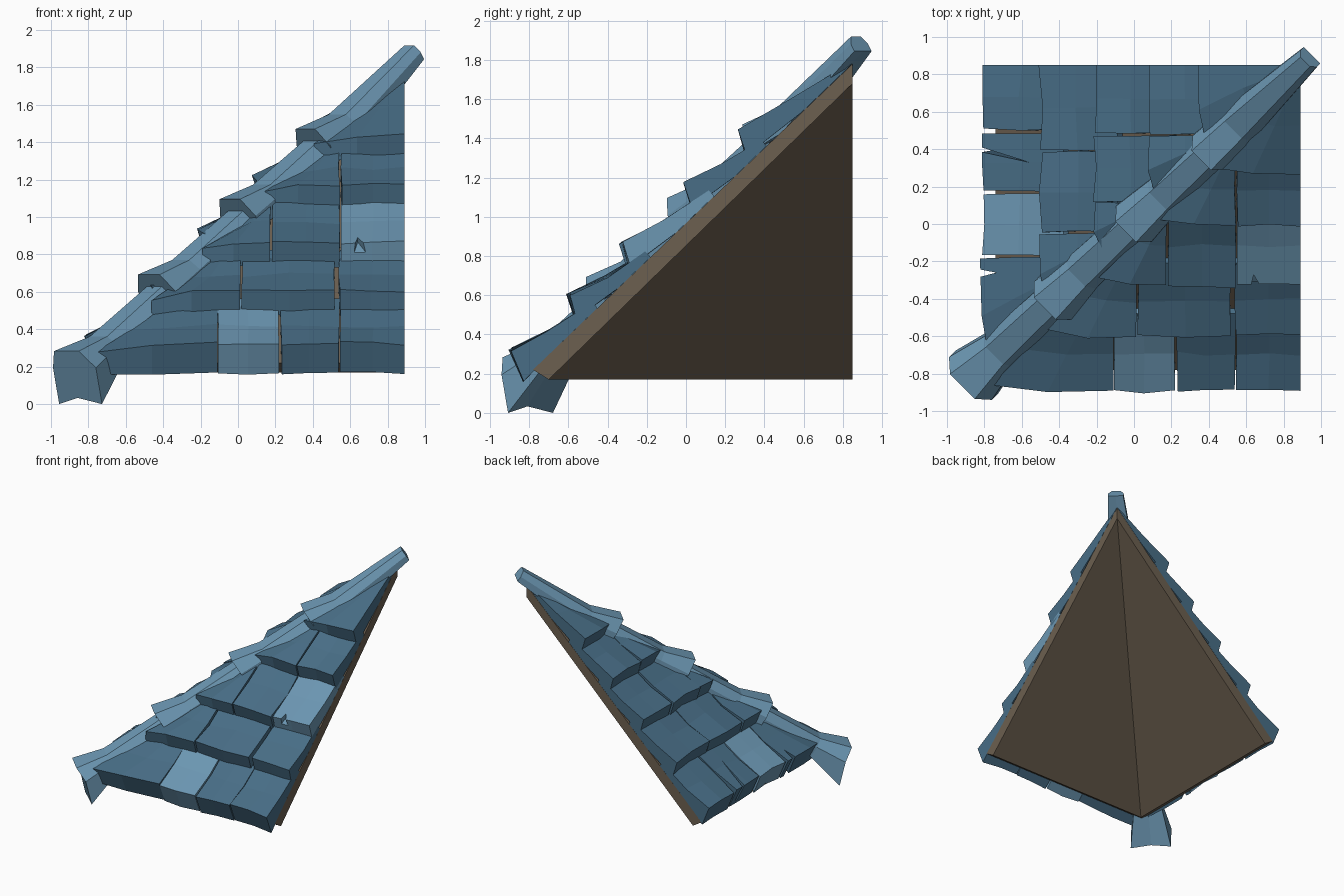
import bpy, bmesh, math, random
from mathutils import Vector

if "Cube" in bpy.data.objects:
    bpy.data.objects.remove(bpy.data.objects["Cube"])
random.seed(4)

def material(name, rgb):
    m = bpy.data.materials.new(name)
    m.diffuse_color = (*rgb, 1)
    m.use_nodes = True
    m.node_tree.nodes["Principled BSDF"].inputs["Base Color"].default_value = m.diffuse_color
    return m

DARK = material("slate blue", (0.065, 0.155, 0.24))
LIGHT = material("pale blue", (0.15, 0.31, 0.45))
WOOD = material("brown wood", (0.15, 0.115, 0.08))

def finish(bm, name, mat):
    bmesh.ops.recalc_face_normals(bm, faces=bm.faces[:])
    me = bpy.data.meshes.new(name)
    bm.to_mesh(me)
    bm.free()
    ob = bpy.data.objects.new(name, me)
    bpy.context.collection.objects.link(ob)
    me.materials.append(mat)
    return ob

# slope coordinates: a along the eave, s up the slope, h out from the boards
def slope(a, s, h):
    return Vector((a, -.78 + .722 * s - .692 * h, .22 + .692 * s + .722 * h))

def to_left(bm):
    for v in bm.verts:
        v.co = Vector((v.co.y + .04, v.co.x - .04, v.co.z))

# wooden boards under the tiles: two slopes meeting at the hip
bm = bmesh.new()
C, F, A, L, c, f, a, l = [bm.verts.new(p) for p in (
    (-.74, -.78, .22), (.89, -.78, .22), (.89, .85, 1.78), (-.74, .85, .22),
    (-.66, -.70, .17), (.89, -.70, .17), (.89, .85, 1.68), (-.66, .85, .17))]
for fc in ((C, F, A), (L, C, A), (c, f, a), (l, c, a),
           (C, F, f, c), (L, C, c, l), (F, A, a, f), (A, L, l, a)):
    bm.faces.new(fc)
finish(bm, "roof_boards", WOOD)

def tile(name, mat, a0, a1, s0, s1, row, at_hip, left):
    """Bent slab with a thick, nearly upright lower edge; hip tiles follow the hip."""
    bm = bmesh.new()
    bmesh.ops.create_grid(bm, x_segments=2, y_segments=2, size=1)
    top = set(bm.verts)
    bmesh.ops.extrude_face_region(bm, geom=bm.faces[:], use_keep_orig=True)
    heights = (.152, .085, .01 if row == 4 else .04)
    shifts = {}
    for v in bm.verts:
        p, q = round(v.co.x), round(v.co.y)
        if (p, q) not in shifts:
            shifts[p, q] = [random.uniform(-k, k) for k in (.006, .012, .01)]
        da, ds, dh = shifts[p, q]
        if p == 1 and a1 > .88:
            da = 0
        if q == 1:
            ds = dh = 0
        s = s0 + (s1 - s0) * (0, .45, 1)[q + 1] + ds
        h = heights[q + 1] + dh
        if at_hip and p == -1:
            h *= .65
        start = a0
        if at_hip:
            start = min(-.78 + .722 * s - .692 * h + .1, a1 - .015)
        u = start + (a1 - start) * (p + 1) / 2 + da
        if v not in top:
            h = 0
            if q == -1:
                s -= .06
                h = -.01 if row == 0 else .035
        v.co = slope(u, s, h)
    if left:
        to_left(bm)
    return finish(bm, name, mat)

# rows of tiles: (lower edge, spans from the hip outwards, index of a pale tile)
FRONT = [(-.01, [(-.95, -.115), (-.11, .215), (.228, .54), (.548, .89)], 1),
         (.395, [(-.55, .015), (.023, .515), (.54, .89)], None),
         (.77, [(-.25, .177), (.187, .54), (.548, .89)], 2),
         (1.22, [(.05, .543), (.55, .89)], None),
         (1.59, [(.3, .89)], None)]
LEFT = [(.05, [(-.85, -.14), (-.13, .20), (.215, .525), (.545, .89)], 1),
        (.48, [(-.5, -.01), (-.002, .427), (.437, .89)], None),
        (.88, [(-.2, .155), (.163, .515), (.53, .89)], None),
        (1.28, [(.05, .513), (.521, .89)], None),
        (1.66, [(.3, .89)], None)]
tiles = {}
for side, rows in (("front", FRONT), ("left", LEFT)):
    for r, (s0, spans, pale) in enumerate(rows):
        s1 = rows[r + 1][0] + .06 if r < 4 else 2.25
        for i, (a0, a1) in enumerate(spans):
            tiles[side, r, i] = tile(f"{side}_tile_{r + 1}_{i + 1}",
                                     LIGHT if i == pale else DARK, a0, a1, s0, s1,
                                     r, i == 0, side == "left")

# cracks and chips cut as wedges: three (a, s) corners and a depth range
def crack(ob, corners, h0, h1, left):
    bm = bmesh.new()
    lo = [bm.verts.new(slope(u, s, h0)) for u, s in corners]
    hi = [bm.verts.new(slope(u, s, h1)) for u, s in corners]
    bm.faces.new(lo)
    bm.faces.new(hi)
    for i in range(3):
        j = (i + 1) % 3
        bm.faces.new((lo[i], lo[j], hi[j], hi[i]))
    if left:
        to_left(bm)
    cutter = finish(bm, "crack_cutter", ob.data.materials[0])
    cutter.hide_render = True
    cutter.hide_viewport = True
    m = ob.modifiers.new("crack", 'BOOLEAN')
    m.operation = 'DIFFERENCE'
    m.solver = 'EXACT'
    m.object = cutter

crack(tiles["left", 0, 2], [(.50, -.12), (.46, -.12), (.37, .32)], .02, .4, True)
crack(tiles["left", 0, 0], [(-.16, -.2), (-.30, -.2), (-.22, .13)], -.1, .4, True)
crack(tiles["front", 2, 2], [(.615, .72), (.70, .72), (.64, .83)], .1, .4, False)

# hip caps: overlapping flared ridge pieces following the corner
D = Vector((.586, .586, .56))
N = Vector((-.396, -.396, .828))
U = Vector((math.sqrt(.5), -math.sqrt(.5), 0))

def hip_cap(name, stations):
    bm = bmesh.new()
    rings = []
    for t, w, top, mid, leg, lean, notch in stations:
        centre = Vector((-.74, -.78, .22)) + U * (-.06 + .023 * t)
        section = [(-.58 * w, top, 0), (.58 * w, top, 0), (w, mid, 0), (w, leg, lean),
                   (0, leg + notch, lean), (-w, leg, lean), (-w, mid, 0)]
        rings.append([bm.verts.new(centre + D * (t + k) + U * u + N * v)
                      for u, v, k in section])
    for r0, r1 in zip(rings, rings[1:]):
        for i in range(7):
            j = (i + 1) % 7
            bm.faces.new((r0[i], r0[j], r1[j], r1[i]))
    bm.faces.new(rings[0])
    bm.faces.new(rings[-1])
    finish(bm, name, LIGHT)

starts = [-.12, .61, 1.33, 2.0, 2.885]
for k in range(4):
    t0, t1 = starts[k], starts[k + 1]
    first, last = k == 0, k == 3
    hip_cap(f"hip_cap_{k + 1}", [
        (t0, .162 if first else .15 - .008 * k, .158, .05,
         -.137 if first else -.02, -.07 if first else 0, .04),
        (t0 + .24, .112, .09, .03, -.06, 0, .04),
        (t1, .062, .1, .055, .01, 0, 0) if last
        else (t1 + .06, .095, .08, .015, -.06, 0, .04)])
